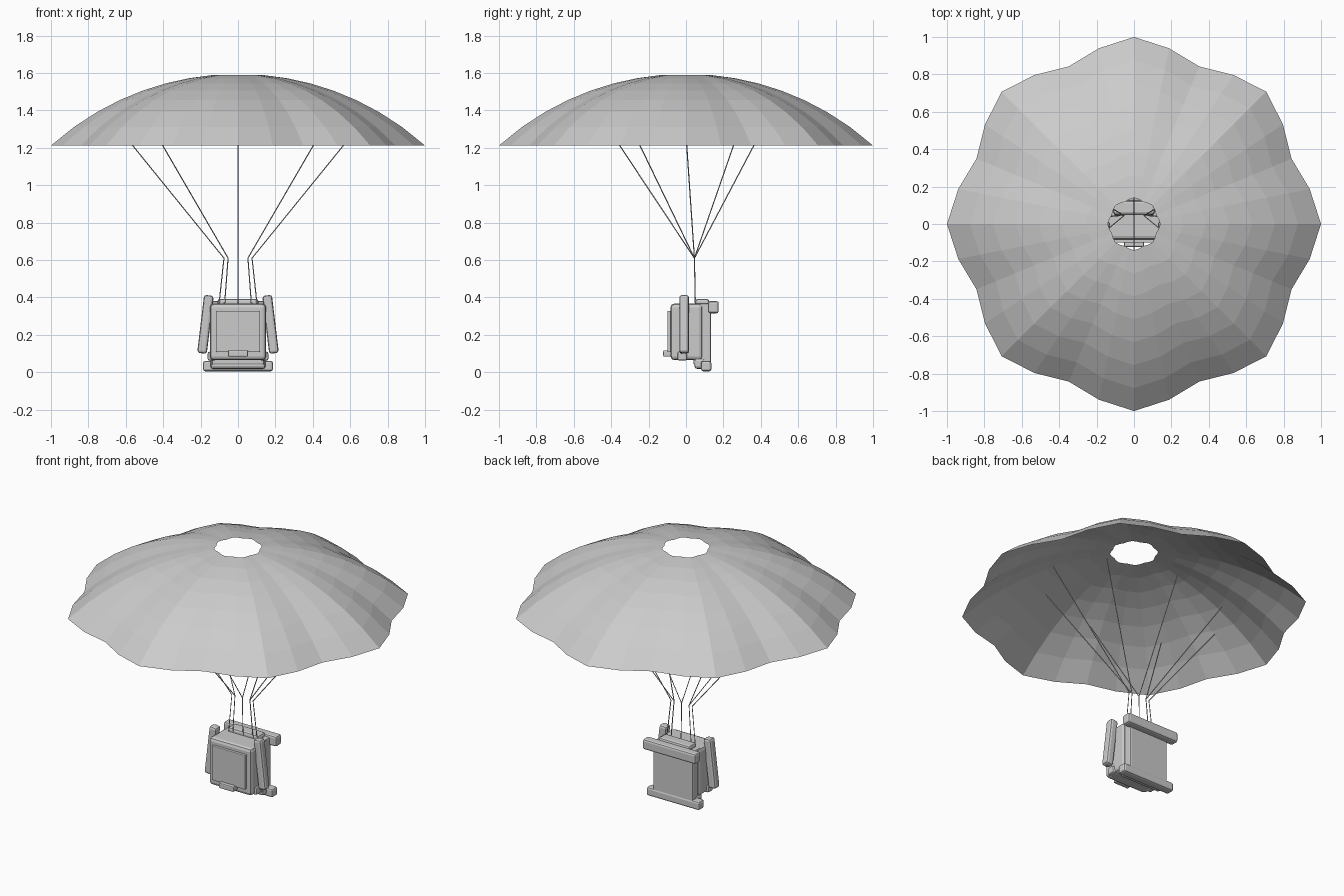
import bpy, bmesh, math
from mathutils import Vector

old = bpy.data.objects.get("Cube")
if old:
    bpy.data.objects.remove(old, do_unlink=True)

grey = bpy.data.materials.new("plain_grey")
grey.use_nodes = True
GREY = (0.6, 0.6, 0.6, 1)
grey.diffuse_color = GREY
grey.node_tree.nodes["Principled BSDF"].inputs["Base Color"].default_value = GREY


def add_object(name, bm):
    mesh = bpy.data.meshes.new(name)
    bm.to_mesh(mesh)
    bm.free()
    mesh.materials.append(grey)
    ob = bpy.data.objects.new(name, mesh)
    bpy.context.collection.objects.link(ob)
    return ob


def box(name, xs, ys, zs, bevel=0.012, tilt=0):
    """Bevelled box between limits, tilted about y through its centre."""
    lims = (xs, ys, zs)
    size = Vector([b - a for a, b in lims])
    bm = bmesh.new()
    bmesh.ops.create_cube(bm, size=1)
    bmesh.ops.scale(bm, vec=size, verts=bm.verts)
    bmesh.ops.bevel(bm, geom=bm.edges[:], offset=bevel, segments=2,
                    profile=0.5, affect='EDGES')
    ob = add_object(name, bm)
    ob.location = [(a + b) / 2 for a, b in lims]
    ob.rotation_euler.y = tilt
    return ob


def cord(name, points, radius=0.003):
    curve = bpy.data.curves.new(name, 'CURVE')
    curve.dimensions = '3D'
    curve.bevel_depth = radius
    curve.bevel_resolution = 0
    curve.use_fill_caps = True
    spline = curve.splines.new('POLY')
    spline.points.add(len(points) - 1)
    for p, co in zip(spline.points, points):
        p.co = (*co, 1)
    curve.materials.append(grey)
    ob = bpy.data.objects.new(name, curve)
    bpy.context.collection.objects.link(ob)


# Canopy: shallow dome of eight gores that sag inward, open at the crown
GORES, SUB, RINGS = 8, 4, 7
SAG = (1.0, 0.958, 0.912, 0.958)
RIM_Z, RISE, HOLE = 1.212, 0.383, 0.14
dome = (1 + RISE ** 2) / (2 * RISE)
count = GORES * SUB
bm = bmesh.new()
rings = []
for i in range(RINGS + 1):
    r = HOLE + (1 - HOLE) * i / RINGS
    z = RIM_Z + RISE - dome + math.sqrt(dome ** 2 - r ** 2)
    ring = []
    for k in range(count):
        a = 2 * math.pi * k / count
        s = r * SAG[k % SUB]
        ring.append(bm.verts.new((s * math.cos(a), s * math.sin(a), z)))
    rings.append(ring)
for inner, outer in zip(rings, rings[1:]):
    for k in range(count):
        n = (k + 1) % count
        bm.faces.new((inner[k], outer[k], outer[n], inner[n]))
add_object("canopy", bm)

# Suspension cords: pack top, gathering point, canopy
KNOT_Y, KNOT_Z, TOP_Z, PACK_Z = 0.045, 0.61, 1.27, 0.36
for side, label in ((1, "left"), (-1, "right")):
    cord(label + "_side_cord", [(side * 0.102, 0.05, PACK_Z),
                                (side * 0.075, KNOT_Y, KNOT_Z),
                                (side * 0.61, 0, TOP_Z)])
    for end, where in ((-1, "front"), (1, "back")):
        cord(f"{label}_{where}_cord", [(side * 0.072, 0.05, PACK_Z),
                                       (side * 0.053, KNOT_Y, KNOT_Z),
                                       (side * 0.436, end * 0.274, TOP_Z)])
for end, where in ((-1, "front"), (1, "back")):
    cord(where + "_middle_cord", [(0, 0.05, PACK_Z), (0, KNOT_Y, KNOT_Z),
                                  (0, end * 0.393, TOP_Z)])

# Pack body and its layers
box("pack_body", (-0.15, 0.15), (-0.083, 0.09), (0.065, 0.367), 0.02)
box("back_board", (-0.14, 0.14), (0.04, 0.133), (0.04, 0.367), 0.008)
box("front_panel", (-0.118, 0.118), (-0.099, -0.07), (0.108, 0.328), 0.004)
box("front_handle", (-0.053, 0.053), (-0.122, -0.07), (0.083, 0.117), 0.006)
box("top_flap", (-0.11, 0.11), (0.05, 0.125), (0.34, 0.392), 0.014)
box("bottom_roll", (-0.147, 0.147), (0.045, 0.1), (0.018, 0.075), 0.014)

# Cross bars at the back
box("top_bar", (-0.187, 0.187), (0.118, 0.175), (0.315, 0.38), 0.012)
box("bottom_bar", (-0.187, 0.187), (0.08, 0.136), (0.005, 0.06), 0.012)

# Leaning side arms and the small feet beneath them
for side, label in ((1, "left"), (-1, "right")):
    x = side * 0.174
    box(label + "_arm", (x - 0.026, x + 0.026), (-0.036, 0.016),
        (0.1, 0.412), 0.014, -side * 0.12)
    x = side * 0.14
    box(label + "_foot", (x - 0.022, x + 0.022), (-0.045, 0.005),
        (0.062, 0.11), 0.01)
